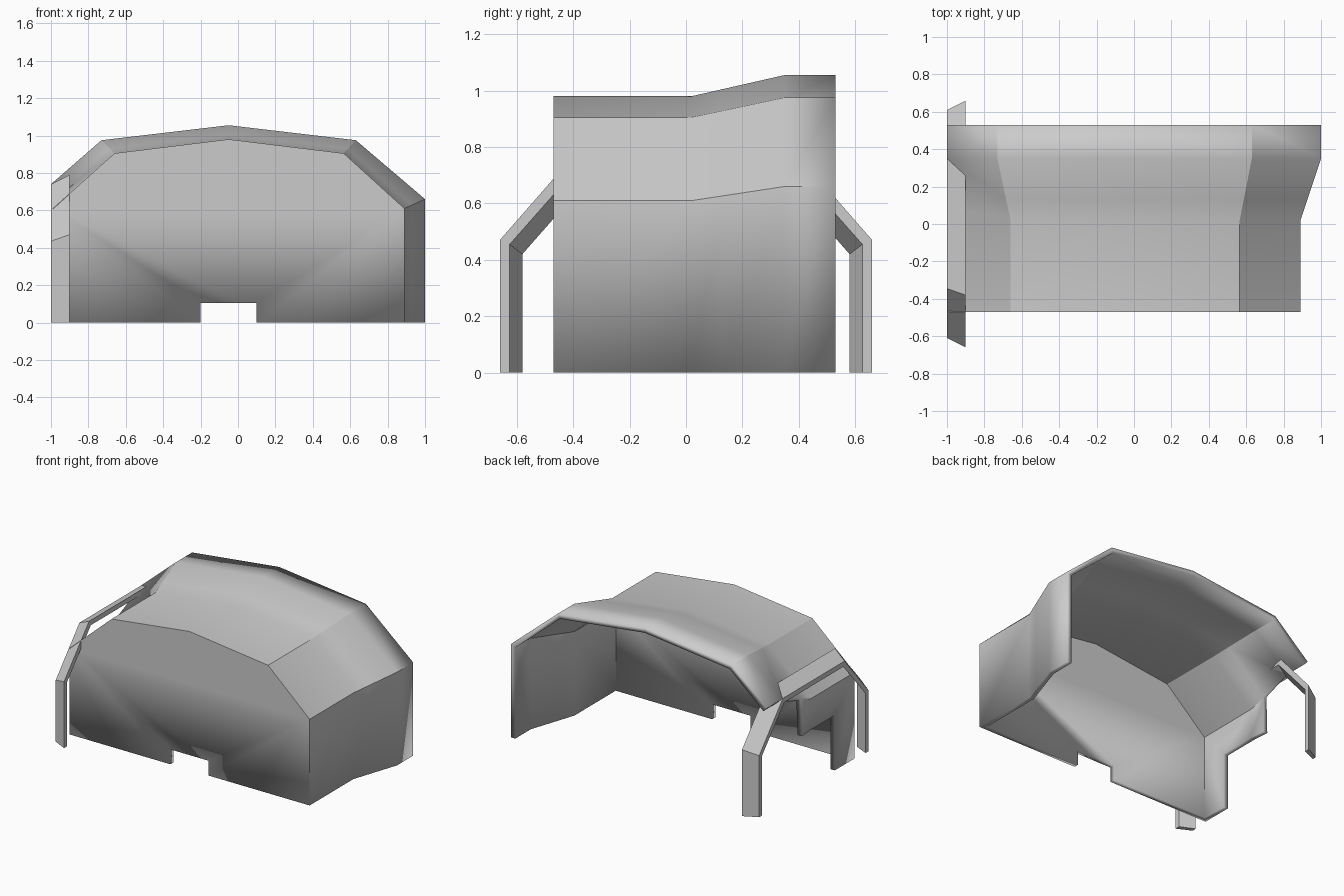
import bpy, bmesh, math

old = bpy.data.objects.get("Cube")
if old:
    bpy.data.objects.remove(old, do_unlink=True)

THICK = 0.035

grey = bpy.data.materials.new("plain_grey")
grey.use_nodes = True
colour = (0.6, 0.6, 0.6, 1)
grey.diffuse_color = colour
grey.node_tree.nodes["Principled BSDF"].inputs["Base Color"].default_value = colour


def finish(bm, name):
    mesh = bpy.data.meshes.new(name)
    bm.to_mesh(mesh)
    bm.free()
    obj = bpy.data.objects.new(name, mesh)
    bpy.context.collection.objects.link(obj)
    mesh.materials.append(grey)
    bpy.ops.object.select_all(action='DESELECT')
    obj.select_set(True)
    bpy.context.view_layer.objects.active = obj
    bpy.ops.object.shade_smooth_by_angle(angle=math.radians(25))
    return obj


# Cross-section of the shell: narrow at the front, flared at the back
NARROW = [(0.89, 0), (0.89, 0.61), (0.565, 0.905), (-0.05, 0.98), (-0.66, 0.905), (-0.99, 0.61)]
FLARED = [(1.0, 0), (1.0, 0.66), (0.63, 0.975), (-0.05, 1.055), (-0.73, 0.975), (-1.0, 0.74)]
STATIONS = [-0.47, 0.02, 0.13, 0.35, 0.53]


def section(y):
    t = min(max((y - 0.02) / 0.33, 0), 1)
    return [(a + (c - a) * t, y, b + (d - b) * t) for (a, b), (c, d) in zip(NARROW, FLARED)]


# Shell: flared side wall and faceted roof
bm = bmesh.new()
rings = [[bm.verts.new(p) for p in section(y)] for y in STATIONS]
for r, s in zip(rings, rings[1:]):
    for i in range(len(r) - 1):
        bm.faces.new((r[i], s[i], s[i + 1], r[i + 1]))

# Front wall with the notch at its foot
y0 = STATIONS[0]
corner = bm.verts.new((-0.99, y0, 0))
notch = [bm.verts.new((x, y0, z)) for x, z in [(-0.2, 0), (-0.2, 0.105), (0.1, 0.105), (0.1, 0)]]
bm.faces.new(rings[0] + [corner] + notch)

# Partial side wall, stepped up around its opening
step = [bm.verts.new((-0.99, y, z)) for y, z in [(-0.25, 0), (-0.25, 0.39), (0.02, 0.39)]]
tip = bm.verts.new((-1.0, 0.13, 0.39))
bm.faces.new([corner] + step + [rings[1][-1], rings[0][-1]])
bm.faces.new([step[-1], tip, rings[2][-1], rings[1][-1]])

bmesh.ops.recalc_face_normals(bm, faces=bm.faces[:])
bm.normal_update()
front = min(bm.faces, key=lambda f: f.calc_center_median().y)
if front.normal.y > 0:
    bmesh.ops.reverse_faces(bm, faces=bm.faces[:])
shell = finish(bm, "shelter_shell")
solid = shell.modifiers.new("wall_thickness", 'SOLIDIFY')
solid.thickness = THICK
solid.offset = -1
solid.use_even_offset = True


# Side arch: a flat band with two legs, tapering outwards
def arch_loop(bm, x, half):
    path = half + [(-y, z) for y, z in reversed(half)]
    return [bm.verts.new((x, y, z)) for y, z in path]


bm = bmesh.new()
loops = [
    arch_loop(bm, -0.9, [(0.66, 0), (0.66, 0.47), (0.38, 0.79)]),
    arch_loop(bm, -0.9, [(0.625, 0), (0.625, 0.455), (0.36, 0.755)]),
    arch_loop(bm, -1.0, [(0.58, 0), (0.58, 0.42), (0.33, 0.705)]),
    arch_loop(bm, -1.0, [(0.61, 0), (0.61, 0.435), (0.345, 0.74)]),
]
for k in range(4):
    a, b = loops[k], loops[(k + 1) % 4]
    for i in range(len(a) - 1):
        bm.faces.new((a[i], a[i + 1], b[i + 1], b[i]))
for end in (0, -1):
    bm.faces.new([loop[end] for loop in loops])
bmesh.ops.recalc_face_normals(bm, faces=bm.faces[:])
finish(bm, "side_arch")
